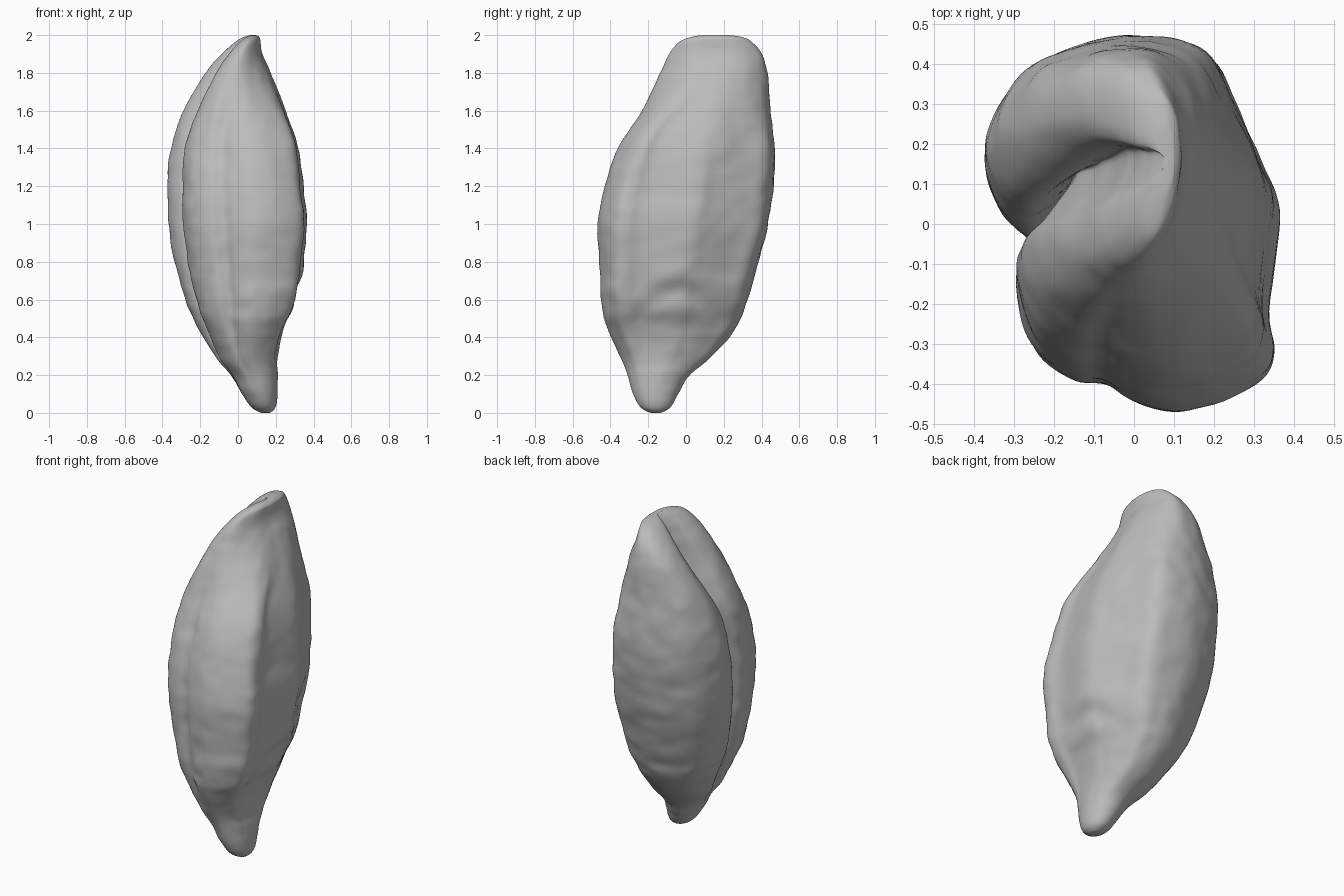
import bpy, bmesh, math
from mathutils import Vector, noise

cube = bpy.data.objects.get("Cube")
if cube:
    bpy.data.objects.remove(cube)

# Height, then the x and y limits of the grain at that height
LIMITS = [
    (0, .12, .17, -.19, -.13), (.03, .07, .2, -.24, -.08), (.1, .02, .21, -.28, -.04),
    (.2, -.04, .21, -.31, .02), (.3, -.125, .21, -.35, .14), (.45, -.21, .245, -.415, .26),
    (.6, -.28, .315, -.45, .32), (.8, -.335, .345, -.46, .38), (1, -.365, .365, -.467, .43),
    (1.2, -.37, .347, -.43, .458), (1.4, -.35, .32, -.36, .465), (1.6, -.285, .255, -.25, .445),
    (1.8, -.17, .175, -.14, .43), (1.9, -.085, .13, -.09, .4), (1.96, -.02, .12, -.04, .35),
    (1.985, .02, .115, .01, .31), (2, .06, .1, .08, .24),
]

# Cross-sections in a unit box: two lobes folded around a crease on one side
BODY = [
    (-.62, -.09), (-.78, -.24), (-.78, -.45), (-.65, -.68), (-.41, -.83), (-.2, -.85),
    (-.04, -.93), (.22, -1), (.55, -.96), (.88, -.82), (.96, -.66), (.93, -.45),
    (1, .06), (.9, .33), (.73, .65), (.56, .92), (.2, 1), (-.15, 1), (-.5, .91),
    (-.78, .78), (-.97, .52), (-1, .3), (-.88, .07), (-.68, .0), (-.4, .17),
]
# Near the top the section narrows to a curved crest
CREST = [
    (-.35, -.25), (-.55, -.4), (-.66, -.6), (-.62, -.8), (-.4, -.95), (-.1, -1),
    (.15, -.96), (.4, -.85), (.65, -.68), (.82, -.48), (.9, -.3), (.96, -.12), (1, .1),
    (.97, .35), (.83, .64), (.5, .88), (.15, 1), (-.25, 1), (-.6, .95), (-.87, .82),
    (-1, .62), (-.98, .4), (-.78, .24), (-.48, .17), (-.15, .1),
]


def spline(points, t, closed):
    """Catmull-Rom point at index t of a list of tuples."""
    i, n = math.floor(t), len(points)
    f = t - i
    pick = lambda k: points[k % n] if closed else points[min(max(k, 0), n - 1)]
    a, b, c, d = (pick(i + k) for k in (-1, 0, 1, 2))
    return [q + f / 2 * (r - p + f * (2*p - 5*q + 4*r - s + f * (3*(q - r) + s - p)))
            for p, q, r, s in zip(a, b, c, d)]


def bump(value, centre, width):
    return math.exp(-((value - centre) / width) ** 2)


def smooth(low, high, v):
    v = min(max((v - low) / (high - low), 0), 1)
    return v * v * (3 - 2 * v)


AROUND, ALONG = 150, 128


def ring(step):
    z, x0, x1, y0, y1 = spline(LIMITS, step / ALONG * (len(LIMITS) - 1), False)
    lobed = smooth(.08, .5, z)          # the tail is round, the body lobed
    crested = smooth(1.4, 1.9, z)
    middle = Vector(((x0 + x1) / 2, (y0 + y1) / 2, z))
    for k in range(AROUND):
        t = k / AROUND * len(BODY)
        flat = Vector(spline(BODY, t, True)).lerp(Vector(spline(CREST, t, True)), crested)
        angle = math.atan2(flat.y, flat.x)
        u, v = Vector((math.cos(angle), math.sin(angle))).lerp(flat, lobed)
        p = middle + Vector((u * (x1 - x0) / 2, v * (y1 - y0) / 2, 0))
        out = Vector((u, v, 0)).normalized()
        # Wrinkled skin
        taper = min(1, (x1 - x0) * 2)
        swell = .006 * noise.noise(p * 5) + .006 * noise.noise(p * 13)
        swell += .005 * noise.noise(Vector((p.x * 6, p.y * 6, z * 22)))
        # Germ hollow under an arched lip on the broad side
        if u > 0:
            arch = .7 - 3 * (p.y + .04) ** 2
            side = bump(p.y, -.05, .16) * u
            swell += side * (.01 * bump(z, arch + .04, .05) - .03 * bump(z, arch - .05, .05))
        yield p + out * swell * taper


# Grain body: stacked rings closed at both ends
bm = bmesh.new()
rings = [[bm.verts.new(p) for p in ring(s)] for s in range(ALONG + 1)]
for low, high in zip(rings, rings[1:]):
    for k in range(AROUND):
        n = (k + 1) % AROUND
        bm.faces.new((low[k], low[n], high[n], high[k]))
for end in (rings[0], rings[-1]):
    tip = bm.verts.new(sum((v.co for v in end), Vector()) / AROUND)
    for k in range(AROUND):
        bm.faces.new((end[k], end[(k + 1) % AROUND], tip))
for _ in range(2):
    bmesh.ops.smooth_vert(bm, verts=bm.verts, factor=.5,
                          use_axis_x=True, use_axis_y=True, use_axis_z=True)
bmesh.ops.recalc_face_normals(bm, faces=bm.faces)
mesh = bpy.data.meshes.new("grain_body")
bm.to_mesh(mesh)
bm.free()
grain = bpy.data.objects.new("grain_body", mesh)
bpy.context.collection.objects.link(grain)

# Plain grey skin
skin = bpy.data.materials.new("grey_skin")
skin.use_nodes = True
skin.diffuse_color = (.5, .5, .5, 1)
skin.node_tree.nodes["Principled BSDF"].inputs["Base Color"].default_value = skin.diffuse_color
mesh.materials.append(skin)
for face in mesh.polygons:
    face.use_smooth = True
